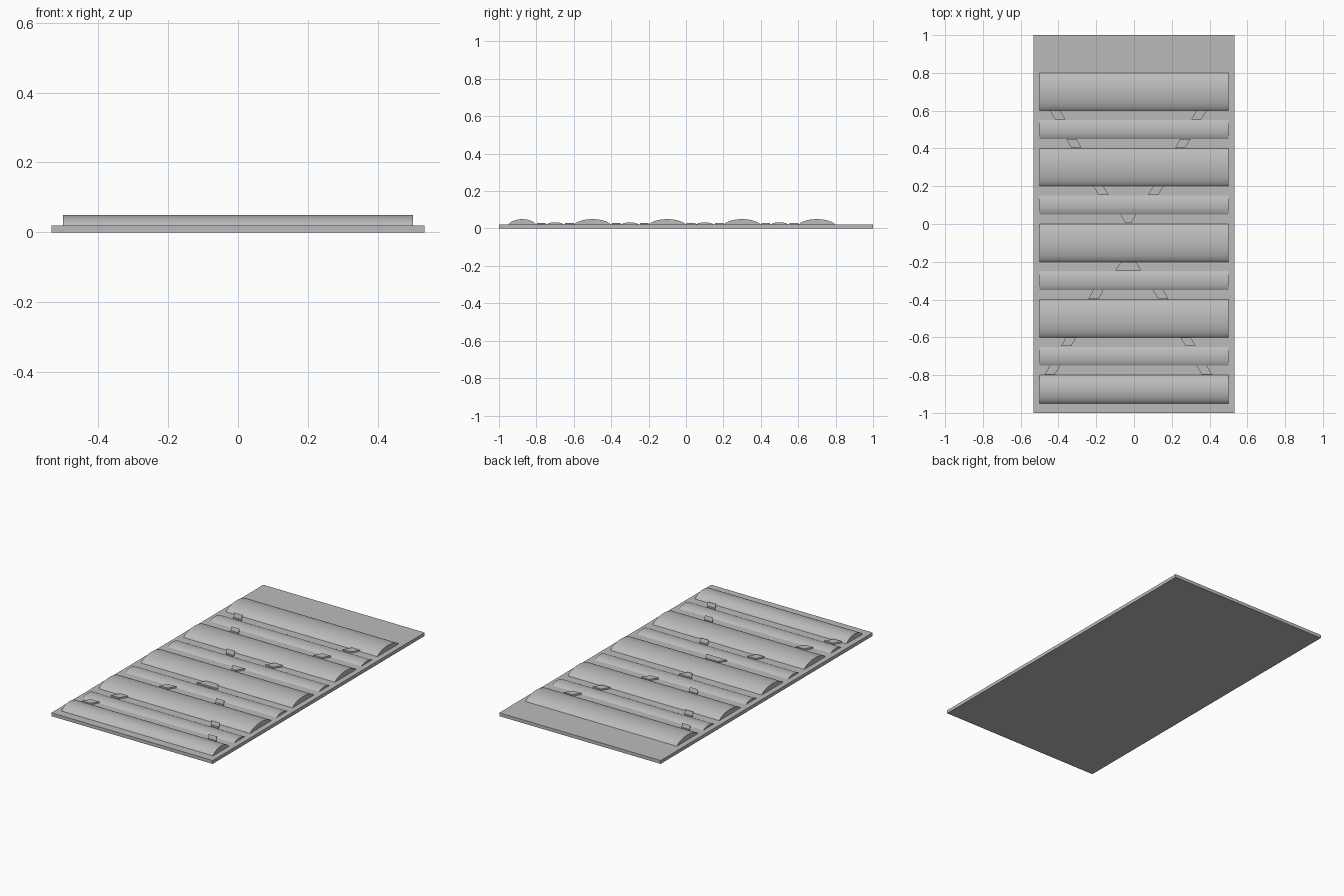
import bpy, bmesh
from math import cos, sin, pi, radians

cube = bpy.data.objects.get("Cube")
if cube:
    bpy.data.objects.remove(cube, do_unlink=True)

grey = bpy.data.materials.new("plain grey")
grey.use_nodes = True
colour = (0.5, 0.5, 0.5, 1)
grey.diffuse_color = colour
grey.node_tree.nodes["Principled BSDF"].inputs["Base Color"].default_value = colour

BASE_TOP = 0.02
SINK = 0.005        # parts reach slightly into the base plate
AXIS = -0.03        # centre line of the raised cross pattern


def extrude(name, outline, direction, smooth=False):
    """Solid made by sweeping a closed outline along a direction."""
    bm = bmesh.new()
    face = bm.faces.new([bm.verts.new(p) for p in outline])
    swept = bmesh.ops.extrude_face_region(bm, geom=[face])["geom"]
    bmesh.ops.translate(bm, vec=direction,
                        verts=[g for g in swept if isinstance(g, bmesh.types.BMVert)])
    bmesh.ops.recalc_face_normals(bm, faces=bm.faces)
    mesh = bpy.data.meshes.new(name)
    bm.to_mesh(mesh)
    bm.free()
    mesh.materials.append(grey)
    obj = bpy.data.objects.new(name, mesh)
    bpy.context.collection.objects.link(obj)
    if smooth:
        bpy.ops.object.select_all(action="DESELECT")
        bpy.context.view_layer.objects.active = obj
        obj.select_set(True)
        bpy.ops.object.shade_smooth_by_angle(angle=radians(35))
    return obj


def ridge(name, y0, y1, height, start, steps=24):
    """Long rounded bar along x, its section cut from the top of an ellipse."""
    mid, half = (y0 + y1) / 2, (y1 - y0) / 2
    outline = [(-0.5, y0, BASE_TOP - SINK), (-0.5, y1, BASE_TOP - SINK)]
    for i in range(steps + 1):
        t = start + (pi - 2 * start) * i / steps
        rise = (sin(t) - sin(start)) / (1 - sin(start))
        outline.append((-0.5, mid + half * cos(t) / cos(start), BASE_TOP + height * rise))
    extrude(name, outline, (1, 0, 0), True)


def block(name, y, back, front):
    """Low four-sided plate; back and front are x ranges of its two edges."""
    z = BASE_TOP - SINK
    outline = [(back[0], y, z), (back[1], y, z),
               (front[1], y - 0.046, z), (front[0], y - 0.046, z)]
    extrude(name, outline, (0, 0, 0.009 + SINK))


# Base plate
extrude("base_plate", [(-0.533, -1, 0), (0.533, -1, 0), (0.533, 1, 0), (-0.533, 1, 0)],
        (0, 0, BASE_TOP))

# Large ridges, the front one narrower
for i in range(4):
    y = 0.6 - 0.4 * i
    ridge(f"large_ridge_{i}", y, y + 0.2, 0.03, radians(20))
    ridge(f"small_ridge_{i}", y - 0.15, y - 0.05, 0.013, radians(35))
ridge("front_ridge", -0.95, -0.8, 0.03, radians(20))

# Slanted blocks in mirrored pairs: back edge y, distance from axis, slant
pairs = [(0.6, 0.388, -0.028), (0.45, 0.302, -0.028), (0.2, 0.158, -0.027),
         (-0.35, 0.158, 0.027), (-0.6, 0.302, 0.028), (-0.75, 0.388, 0.028)]
for i, (y, d, slant) in enumerate(pairs):
    for side, label in ((1, "left"), (-1, "right")):
        def edge(offset):
            return [AXIS + side * (d + offset + w) for w in (-0.027, 0.027)]
        block(f"{label}_block_{i}", y, edge(0), edge(slant))

# Two central blocks where the arms meet
block("upper_centre_block", 0.05, (AXIS - 0.042, AXIS + 0.042), (AXIS - 0.015, AXIS + 0.015))
block("lower_centre_block", -0.2, (AXIS - 0.04, AXIS + 0.04), (AXIS - 0.068, AXIS + 0.068))
